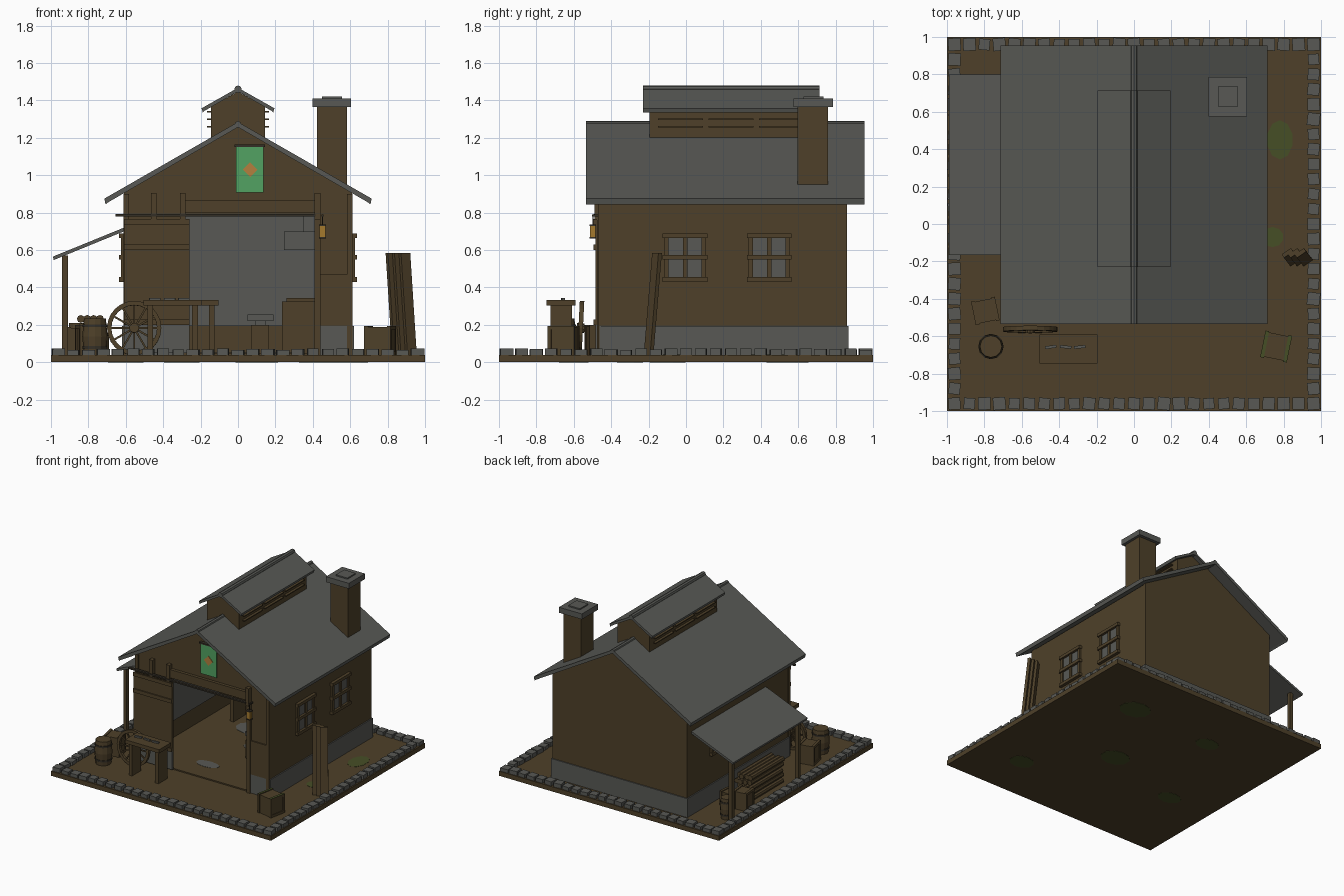
import bpy, bmesh, math, random
from mathutils import Matrix, Vector

if "Cube" in bpy.data.objects:
    bpy.data.objects.remove(bpy.data.objects["Cube"])
random.seed(4)

def mat(name, r, g, b):
    lin = [((c / 255 + 0.055) / 1.055) ** 2.4 for c in (r, g, b)]
    m = bpy.data.materials.new(name)
    m.diffuse_color = (*lin, 1)
    m.use_nodes = True
    m.node_tree.nodes["Principled BSDF"].inputs["Base Color"].default_value = m.diffuse_color
    return m

WOOD = mat("brown_wood", 78, 64, 41)
STONE = mat("grey_stone", 88, 89, 85)
DARK = mat("dark_iron", 52, 47, 38)
MOSS = mat("moss_green", 70, 78, 38)
GREEN = mat("banner_green", 82, 162, 98)
ORANGE = mat("emblem_orange", 180, 128, 62)
LAMP = mat("lantern_amber", 165, 122, 45)

def finish(bm, name, m):
    bmesh.ops.recalc_face_normals(bm, faces=bm.faces)
    me = bpy.data.meshes.new(name)
    bm.to_mesh(me)
    bm.free()
    ob = bpy.data.objects.new(name, me)
    me.materials.append(m)
    bpy.context.collection.objects.link(ob)
    return ob

def add_box(bm, x0, x1, y0, y1, z0, z1, rz=0.0):
    c = Vector(((x0 + x1) / 2, (y0 + y1) / 2, (z0 + z1) / 2))
    M = Matrix.Translation(c) @ Matrix.Rotation(rz, 4, 'Z') @ Matrix.Diagonal((x1 - x0, y1 - y0, z1 - z0, 1))
    bmesh.ops.create_cube(bm, size=1, matrix=M)

def boxes(name, m, *dims):
    bm = bmesh.new()
    for d in dims:
        add_box(bm, *d)
    return finish(bm, name, m)

def prism(name, m, pts, y0, y1):
    """Extrude an x-z profile along y."""
    bm = bmesh.new()
    f = bm.faces.new([bm.verts.new((x, y0, z)) for x, z in pts])
    r = bmesh.ops.extrude_face_region(bm, geom=[f])
    bmesh.ops.translate(bm, vec=(0, y1 - y0, 0), verts=[v for v in r['geom'] if isinstance(v, bmesh.types.BMVert)])
    return finish(bm, name, m)

def add_cyl(bm, p, r, h, axis='Z', n=12, r2=None, sy=1.0):
    R = {'Z': Matrix(), 'Y': Matrix.Rotation(math.pi / 2, 4, 'X'), 'X': Matrix.Rotation(math.pi / 2, 4, 'Y')}[axis]
    M = Matrix.Translation(p) @ R @ Matrix.Diagonal((1, sy, 1, 1))
    bmesh.ops.create_cone(bm, cap_ends=True, segments=n, radius1=r, radius2=r if r2 is None else r2, depth=h, matrix=M)

def discs(name, m, z, *spots):
    bm = bmesh.new()
    for x, y, r, sy in spots:
        add_cyl(bm, (x, y, z), r, 0.002, n=10, sy=sy)
    return finish(bm, name, m)

# Ground slab, moss and border stones
boxes("ground_slab", WOOD, (-1, 1, -1, 1, 0.002, 0.04))
discs("ground_moss", MOSS, 0.041, (0.74, -0.07, 0.06, 0.9), (0.78, 0.45, 0.07, 1.5))
discs("underside_moss", MOSS, 0.001, (0.45, 0.55, 0.13, 0.8), (-0.3, 0.5, 0.1, 0.7), (0.1, -0.1, 0.12, 0.8), (-0.6, -0.3, 0.1, 0.7), (0.6, -0.6, 0.1, 0.8))
bm = bmesh.new()
for i in range(25):
    t = -0.96 + i * 0.08
    for a, b in ((t, -0.96), (-t, 0.96), (-0.96, -t), (0.96, t)):
        h, k = random.uniform(0.029, 0.034), random.uniform(0.066, 0.075)
        add_box(bm, a - h, a + h, b - h, b + h, 0.03, k, random.uniform(-0.12, 0.12))
finish(bm, "border_stones", STONE)

# House shell
O0, O1, Y0, Y1 = -0.29, 0.41, -0.455, 0.86
gable = [(0.61, 0.905), (0, 1.258), (-0.61, 0.905)]
prism("front_wall", WOOD, [(-0.61, 0.04), (O0, 0.04), (O0, 0.79), (O1, 0.79), (O1, 0.04), (0.61, 0.04)] + gable, Y0, Y0 + 0.03)
prism("back_wall", WOOD, [(-0.61, 0.04), (0.61, 0.04)] + gable, Y1 - 0.03, Y1)
boxes("side_walls", WOOD, *[(s * 0.595 - 0.015, s * 0.595 + 0.015, Y0, Y1, 0.04, 0.9) for s in (-1, 1)])
boxes("inner_lining", STONE, (-0.58, 0.58, 0.82, 0.83, 0.195, 0.9),
      *[(s * 0.575 - 0.005, s * 0.575 + 0.005, Y0 + 0.03, 0.83, 0.195, 0.9) for s in (-1, 1)])
boxes("inner_floor", WOOD, (-0.58, 0.58, Y0, 0.83, 0.04, 0.05))
discs("floor_patches", STONE, 0.051, (0.05, 0.2, 0.13, 0.6), (-0.2, 0.45, 0.12, 0.8), (0.25, -0.1, 0.07, 0.7), (-0.1, -0.25, 0.1, 0.5))
boxes("foundation", STONE, (-0.62, -0.6, Y0 - 0.005, 0.868, 0.04, 0.195), (0.6, 0.62, Y0 - 0.005, 0.868, 0.04, 0.195),
      (-0.62, 0.62, 0.85, 0.868, 0.04, 0.195), (-0.62, O0, Y0 - 0.008, Y0, 0.04, 0.195), (O1, 0.62, Y0 - 0.008, Y0, 0.04, 0.195))
boxes("front_posts", WOOD, (0.41, 0.44, -0.475, Y0, 0.04, 0.8), (0.583, 0.612, -0.47, Y0, 0.04, 0.9),
      (-0.612, -0.583, -0.465, Y0, 0.04, 0.9), (0.44, 0.583, -0.466, Y0, 0.195, 0.47))

# Roofs with ridge caps
for s, side in ((-1, "left"), (1, "right")):
    prism(side + "_roof", STONE, [(0, 1.285), (s * 0.715, 0.875), (s * 0.708, 0.845), (s * 0.695, 0.855), (0, 1.257)], -0.535, 0.955)
    prism(side + "_vent_roof", STONE, [(0, 1.468), (s * 0.195, 1.358), (s * 0.188, 1.335), (s * 0.178, 1.345), (0, 1.448)], -0.23, 0.715)
bm = bmesh.new()
add_cyl(bm, (0, 0.21, 1.272), 0.018, 1.49, 'Y', 8)
add_cyl(bm, (0, 0.2425, 1.46), 0.02, 0.945, 'Y', 8)
finish(bm, "ridge_caps", STONE)

# Roof vent body and slats
prism("vent_body", WOOD, [(-0.145, 1.15), (0.145, 1.15), (0.145, 1.365), (0, 1.447), (-0.145, 1.365)], -0.195, 0.68)
boxes("vent_slats", WOOD, *[(s * 0.153 - 0.013, s * 0.153 + 0.013, y, y + 0.24, z, z + 0.008)
      for s in (-1, 1) for z in (1.255, 1.295, 1.335) for y in (-0.15, 0.12, 0.39)])

# Chimney
boxes("chimney", WOOD, (0.422, 0.583, 0.595, 0.76, 0.92, 1.37))
boxes("chimney_cap", STONE, (0.397, 0.605, 0.575, 0.785, 1.365, 1.41), (0.45, 0.555, 0.628, 0.735, 1.4, 1.42))

# Windows on both sides
frames, panes = [], []
for s in (-1, 1):
    for yc in (-0.005, 0.445):
        def bar(w, y0, y1, z0, z1):
            return (min(s * 0.6, s * w), max(s * 0.6, s * w), yc + y0, yc + y1, z0, z1)
        panes.append(bar(0.616, -0.1, 0.1, 0.45, 0.675))
        frames += [bar(0.635, -0.12, 0.12, z, z + 0.025) for z in (0.43, 0.55, 0.665)]
        frames += [bar(0.625, y - 0.012, y + 0.012, 0.44, 0.68) for y in (-0.1, 0, 0.1)]
boxes("window_frames", WOOD, *frames)
boxes("window_panes", STONE, *panes)

# Sliding door, rail, header and hangers
boxes("sliding_door", WOOD, (-0.61, -0.26, -0.485, -0.465, 0.2, 0.76),
      *[(-0.61, -0.26, -0.495, -0.48, z, z + 0.03) for z in (0.2, 0.6, 0.735)])
boxes("door_base", STONE, (-0.61, -0.26, -0.483, -0.465, 0.05, 0.2))
boxes("door_hangers", WOOD, *[(x, x + 0.03, -0.49, Y0, 0.76, 0.905) for x in (-0.465, -0.31, 0.41)])
boxes("door_rail", DARK, (-0.655, 0.415, -0.495, -0.475, 0.78, 0.792))
boxes("door_header", WOOD, (-0.31, 0.44, -0.48, Y0, 0.8, 0.868))

# Banner with diamond
boxes("banner", GREEN, (-0.01, 0.137, -0.475, -0.468, 0.908, 1.155))
boxes("banner_rod", DARK, (-0.018, 0.145, -0.48, Y0, 1.152, 1.164))
prism("banner_diamond", ORANGE, [(0.025, 1.03), (0.065, 0.99), (0.105, 1.03), (0.065, 1.07)], -0.479, -0.474)

# Lantern
boxes("lantern_glass", LAMP, (0.437, 0.467, -0.513, -0.483, 0.67, 0.728))
boxes("lantern_metal", DARK, (0.434, 0.47, -0.516, -0.48, 0.662, 0.67), (0.434, 0.47, -0.516, -0.48, 0.728, 0.737),
      (0.449, 0.455, -0.501, -0.495, 0.735, 0.785), (0.447, 0.457, -0.503, Y0, 0.78, 0.79))

# Lean-to shelter on the left
prism("shelter_roof", STONE, [(-0.99, 0.565), (-0.61, 0.72), (-0.61, 0.7), (-0.985, 0.547)], -0.165, 0.8)
boxes("shelter_posts", WOOD, *[(-0.94, -0.91, y - 0.015, y + 0.015, 0.04, 0.572) for y in (-0.13, 0.73)])

# Log stack
bm = bmesh.new()
for row in range(5):
    for i in range(4):
        e = random.uniform(-0.02, 0.02)
        add_cyl(bm, (-0.84 + i * 0.034 + 0.008 * (row % 2), 0.16 + e, 0.06 + row * 0.043), 0.021, 0.42, 'Y', 8)
finish(bm, "log_stack", WOOD)

# Crates with corner trim
def crate(name, x, y, s, h, rz):
    bm = bmesh.new()
    a = s / 2
    add_box(bm, -a + .006, a - .006, -a + .006, a - .006, 0.0, h - 0.006)
    for i in (-1, 1):
        add_box(bm, i * (a - .01) - .01, i * (a - .01) + .01, -a, a, h - 0.02, h)
        add_box(bm, i * (a - .01) - .01, i * (a - .01) + .01, -a, a, 0, 0.02)
        for j in (-1, 1):
            add_box(bm, i * (a - .01) - .01, i * (a - .01) + .01, j * (a - .01) - .01, j * (a - .01) + .01, 0, h)
    bmesh.ops.transform(bm, matrix=Matrix.Translation((x, y, 0.04)) @ Matrix.Rotation(rz, 4, 'Z'), verts=bm.verts)
    return finish(bm, name, WOOD)

c = crate("right_crate", 0.76, -0.655, 0.145, 0.155, -0.2)
c.data.materials.append(MOSS)
for p in c.data.polygons:  # mossy trim on the crate's top
    if p.normal.z > 0.9 and p.center.z > 0.19:
        p.material_index = 1
crate("left_crate", -0.795, -0.465, 0.13, 0.16, 0.2)
crate("shelter_crate", -0.86, 0.48, 0.12, 0.15, 0.1)
crate("shelter_small_crate", -0.75, 0.5, 0.11, 0.12, -0.1)

# Barrels
def barrel(name, x, y, r, h):
    bm, bands = bmesh.new(), bmesh.new()
    for z, r1, r2 in ((h / 4, r * 0.86, r), (h * 3 / 4, r, r * 0.86)):
        add_cyl(bm, (x, y, 0.04 + z), r1, h / 2, r2=r2)
    for t in (0.2, 0.8):
        add_cyl(bands, (x, y, 0.04 + h * t), r * 0.985, 0.014)
    finish(bm, name, WOOD)
    finish(bands, name + "_bands", DARK)

barrel("front_barrel", -0.765, -0.655, 0.068, 0.195)
barrel("shelter_barrel", -0.86, 0.7, 0.05, 0.17)

# Spoked cart wheel
bm = bmesh.new()
N, ring = 24, []
for i in range(N):
    a = 2 * math.pi * i / N
    ring.append([bm.verts.new((r * math.cos(a), y, r * math.sin(a))) for r, y in ((.122, -.012), (.145, -.012), (.145, .012), (.122, .012))])
for i in range(N):
    for k in range(4):
        p, q, l = ring[i], ring[(i + 1) % N], (k + 1) % 4
        bm.faces.new((p[k], p[l], q[l], q[k]))
add_cyl(bm, (0, 0, 0), 0.026, 0.04, 'Y', 10)
for i in range(12):
    M = Matrix.Rotation(i * math.pi / 6, 4, 'Y') @ Matrix.Translation((0.075, 0, 0)) @ Matrix.Diagonal((0.105, 0.01, 0.01, 1))
    bmesh.ops.create_cube(bm, size=1, matrix=M)
wheel = finish(bm, "cart_wheel", WOOD)
wheel.location = (-0.555, -0.563, 0.183)
wheel.rotation_euler.x = -0.05

# Outdoor bench with tools, inner bench
for name, x0, x1, y0, y1 in (("front_bench", -0.505, -0.195, -0.745, -0.59), ("inner_bench", -0.42, -0.105, 0.45, 0.65)):
    boxes(name, WOOD, (x0, x1, y0, y1, 0.303, 0.333), (x0 + 0.02, x0 + 0.05, y0 + 0.02, y1 - 0.02, 0.04, 0.31),
          (x1 - 0.05, x1 - 0.02, y0 + 0.02, y1 - 0.02, 0.04, 0.31))
boxes("bench_tools", STONE, *[(x, x + 0.06, -0.665, -0.65, 0.333, 0.345, r) for x, r in ((-0.475, 0.15), (-0.395, -0.1), (-0.32, 0.1))])

# Forge, hood, stump and anvil
boxes("forge", WOOD, (0.235, 0.42, 0.3, 0.6, 0.04, 0.325), (0.26, 0.43, 0.32, 0.62, 0.32, 0.345))
boxes("forge_hood", STONE, (0.245, 0.5, 0.35, 0.65, 0.6, 0.7), (0.35, 0.47, 0.45, 0.6, 0.7, 0.95))
boxes("anvil_stump", WOOD, (0.07, 0.165, 0.0, 0.1, 0.04, 0.2))
boxes("anvil", STONE, (0.09, 0.15, 0.03, 0.07, 0.2, 0.225), (0.05, 0.19, 0.02, 0.08, 0.222, 0.255))

# Leaning planks
bm = bmesh.new()
for i in range(3):
    lo, hi = Vector((0.855 + i * 0.035, -0.2, 0.04)), Vector((0.82 + i * 0.035, -0.155, 0.585))
    new = bmesh.ops.create_cube(bm, size=1)['verts']
    for v in new:
        base = lo if v.co.z < 0 else hi
        d = Matrix.Rotation(0.6, 3, 'Z') @ Vector((v.co.x * 0.06, v.co.y * 0.022, 0))
        v.co = base + d
finish(bm, "leaning_planks", WOOD)
